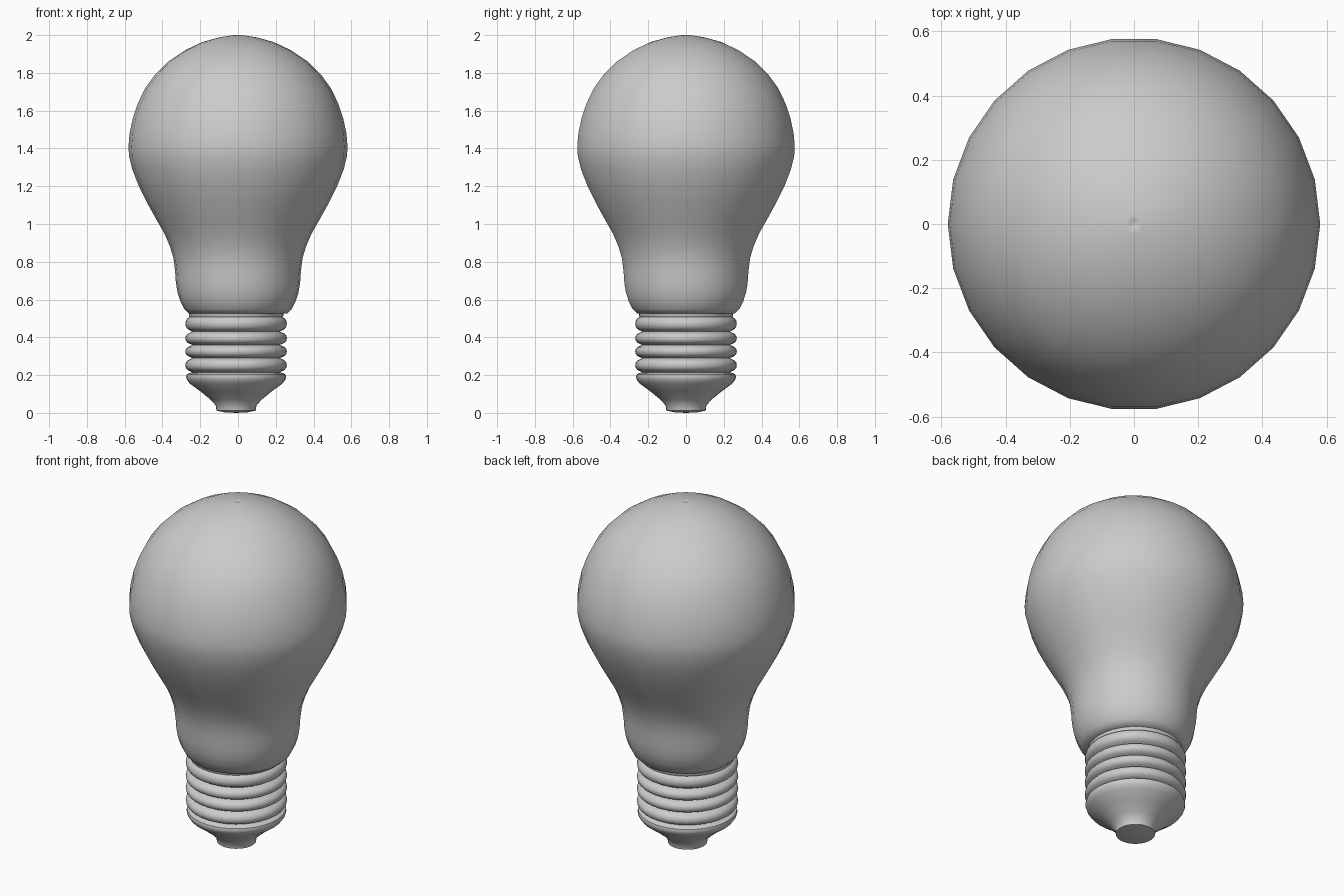
import bpy, bmesh, math

if "Cube" in bpy.data.objects:
    bpy.data.objects.remove(bpy.data.objects["Cube"])


def lathe(name, profile, sides, cx=0.0, angle=40):
    """Revolve an (r, z) profile, listed bottom to top, around a vertical axis."""
    bm = bmesh.new()
    rings = []
    for r, z in profile:
        if r == 0:
            rings.append([bm.verts.new((cx, 0, z))] * sides)
        else:
            rings.append([bm.verts.new((cx + r * math.cos(2 * math.pi * i / sides),
                                        r * math.sin(2 * math.pi * i / sides), z))
                          for i in range(sides)])
    for a, b in zip(rings, rings[1:]):
        for i in range(sides):
            j = (i + 1) % sides
            bm.faces.new(dict.fromkeys((a[i], a[j], b[j], b[i])))
    bmesh.ops.recalc_face_normals(bm, faces=bm.faces)
    mesh = bpy.data.meshes.new(name)
    bm.to_mesh(mesh)
    bm.free()
    obj = bpy.data.objects.new(name, mesh)
    bpy.context.collection.objects.link(obj)
    bpy.ops.object.select_all(action='DESELECT')
    obj.select_set(True)
    bpy.context.view_layer.objects.active = obj
    bpy.ops.object.shade_smooth_by_angle(angle=math.radians(angle))
    return obj


# Glass envelope, with the tiny dimple at the crown
glass = [(0.23, 0.525), (0.262, 0.527), (0.285, 0.55), (0.305, 0.59), (0.32, 0.635),
         (0.329, 0.69), (0.333, 0.75), (0.342, 0.82), (0.36, 0.88), (0.39, 0.95),
         (0.43, 1.02), (0.48, 1.11), (0.525, 1.20), (0.56, 1.29), (0.577, 1.36),
         (0.58, 1.41), (0.574, 1.48), (0.557, 1.56), (0.53, 1.64), (0.491, 1.72),
         (0.44, 1.79), (0.37, 1.86), (0.28, 1.92), (0.19, 1.963), (0.10, 1.988),
         (0.03, 1.999), (0.01, 2.0), (0, 1.992)]
lathe("glass_bulb", glass, 26, angle=60)

# Screw cap: contact tip, insulator cone, then stacked ridges
cap = [(0, 0.0), (0.06, 0.003), (0.104, 0.012), (0.108, 0.04), (0.135, 0.07),
       (0.19, 0.115), (0.245, 0.155), (0.26, 0.175), (0.265, 0.19),
       (0.262, 0.203), (0.25, 0.21)]
ridges = [(0.215, 0.29), (0.29, 0.36), (0.36, 0.43), (0.43, 0.515)]
for low, high in ridges:
    mid, half = (low + high) / 2, (high - low) / 2
    cap.append((0.232, low))
    for k in range(7):
        t = math.radians(-75 + 25 * k)
        cap.append((0.238 + 0.031 * math.cos(t), mid + 0.85 * half * math.sin(t)))
cap += [(0.25, 0.515), (0.25, 0.535), (0, 0.535)]
lathe("screw_cap", cap, 32, cx=-0.01)
